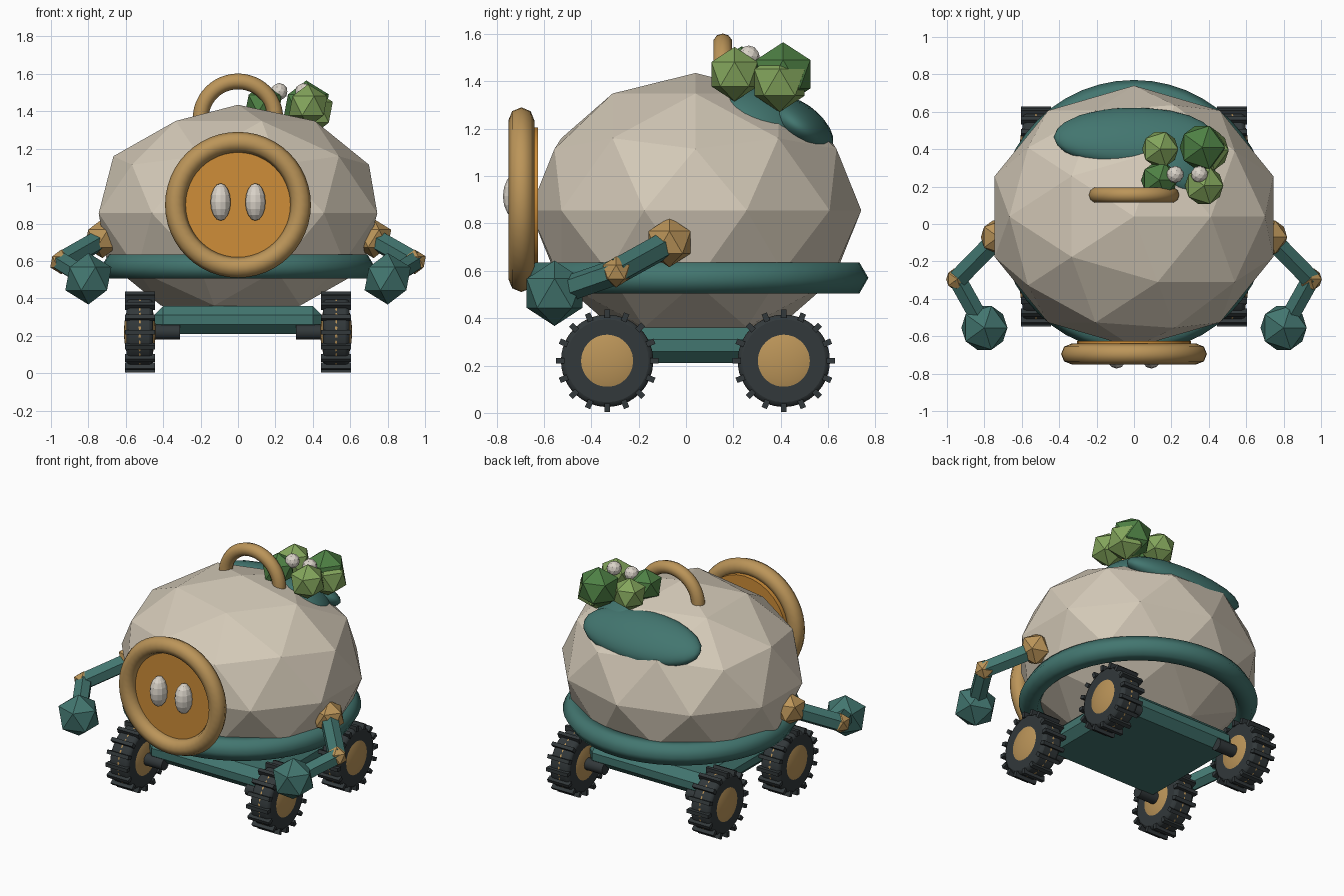
import bpy
import math
from mathutils import Vector

cube = bpy.data.objects.get("Cube")
if cube:
    bpy.data.objects.remove(cube, do_unlink=True)


def material(name, rgb):
    m = bpy.data.materials.new(name)
    m.use_nodes = True
    m.diffuse_color = (*rgb, 1)
    m.node_tree.nodes["Principled BSDF"].inputs["Base Color"].default_value = (*rgb, 1)
    return m


STONE = material("warm_stone", (0.66, 0.59, 0.48))
TEAL = material("teal", (0.055, 0.18, 0.16))
TAN = material("brass_tan", (0.50, 0.30, 0.10))
ORANGE = material("orange", (0.62, 0.27, 0.04))
RUBBER = material("dark_rubber", (0.032, 0.04, 0.043))
GREEN = material("leaf_green", (0.076, 0.216, 0.058))
LIME = material("light_leaf_green", (0.23, 0.38, 0.107))
WHITE = material("off_white", (0.70, 0.65, 0.58))

ACROSS = (0, math.pi / 2, 0)   # axis along x
FORWARD = (math.pi / 2, 0, 0)  # axis along y
CY = 0.04                      # centre of the body along y


def finish(name, mat, smooth=False):
    ob = bpy.context.object
    ob.name = name
    ob.data.materials.append(mat)
    if smooth:
        bpy.ops.object.shade_smooth_by_angle(angle=math.radians(65))
    return ob


def ball(name, mat, loc, size, subdivisions=1, facing=None, smooth=False):
    bpy.ops.mesh.primitive_ico_sphere_add(subdivisions=subdivisions, radius=1, location=loc)
    ob = finish(name, mat, smooth)
    ob.scale = size if isinstance(size, tuple) else (size,) * 3
    if facing:
        ob.rotation_mode = 'QUATERNION'
        ob.rotation_quaternion = Vector(facing).to_track_quat('Z', 'Y')
    return ob


def ring(name, mat, loc, major, minor, sides, rot=(0, 0, 0)):
    bpy.ops.mesh.primitive_torus_add(location=loc, rotation=rot, major_radius=major,
                                     minor_radius=minor, major_segments=48, minor_segments=sides)
    return finish(name, mat, True)


def cylinder(name, mat, loc, radius, depth, rot, sides=32, smooth=True):
    bpy.ops.mesh.primitive_cylinder_add(vertices=sides, radius=radius, depth=depth,
                                        location=loc, rotation=rot)
    return finish(name, mat, smooth)


def box(name, mat, loc, size, rot=(0, 0, 0)):
    bpy.ops.mesh.primitive_cube_add(size=1, location=loc, rotation=rot)
    ob = finish(name, mat)
    ob.scale = size
    return ob


def bevel(ob, width, segments=1):
    bpy.ops.object.transform_apply(location=False, rotation=False, scale=True)
    mod = ob.modifiers.new("bevel", 'BEVEL')
    mod.width = width
    mod.segments = segments


def limb(name, mat, start, end, radius):
    a, b = Vector(start), Vector(end)
    ob = cylinder(name, mat, (a + b) / 2, radius, (b - a).length, (0, 0, 0), 6, False)
    ob.rotation_mode = 'QUATERNION'
    ob.rotation_quaternion = (b - a).to_track_quat('Z', 'Y')


# Faceted body and the belt around it
ball("body", STONE, (0, CY, 0.855), (0.783, 0.70, 0.58), 2)
ring("belt", TEAL, (0, CY, 0.57), 0.655, 0.075, 6)

# Moss patches breaking through the back of the shell
ball("moss_patch", TEAL, (0, 0.465, 1.213), (0.43, 0.18, 0.10), 3, (0, 0.57, 0.82), True)
ball("moss_mound", TEAL, (0.28, 0.33, 1.26), (0.19, 0.17, 0.08), 3, (0.45, 0.35, 0.82), True)

# Face: rim, disc and eyes
ring("face_rim", TAN, (0, -0.695, 0.9), 0.335, 0.055, 8, FORWARD)
cylinder("face_disc", ORANGE, (0, -0.657, 0.9), 0.305, 0.065, FORWARD)
for side, label in ((1, "left"), (-1, "right")):
    bpy.ops.mesh.primitive_uv_sphere_add(segments=12, ring_count=8, radius=1,
                                         location=(side * 0.093, -0.71, 0.915))
    finish(label + "_eye", WHITE).scale = (0.054, 0.063, 0.1)

# Carrying handle
ring("handle", TAN, (0, 0.155, 1.36), 0.2, 0.042, 10, FORWARD)

# Bushes and small blossoms
bushes = (
    (GREEN, (0.365, 0.41, 1.43), 0.135),
    (LIME, (0.395, 0.395, 1.395), 0.125),
    (LIME, (0.14, 0.40, 1.44), 0.108),
    (GREEN, (0.135, 0.235, 1.44), 0.108),
    (LIME, (0.375, 0.205, 1.43), 0.115),
)
for i, (mat, loc, r) in enumerate(bushes):
    ball(f"bush_{i + 1}", mat, loc, r)
for i, x in enumerate((0.22, 0.35)):
    ball(f"blossom_{i + 1}", WHITE, (x, 0.265, 1.505), 0.046, 2)

# Arms
for side, label in ((1, "left"), (-1, "right")):
    shoulder = (side * 0.725, -0.07, 0.72)
    elbow = (side * 0.945, -0.295, 0.595)
    hand = (side * 0.80, -0.555, 0.505)
    ball(label + "_shoulder", TAN, shoulder, 0.105)
    ball(label + "_elbow", TAN, elbow, 0.066)
    ball(label + "_hand", TEAL, hand, 0.138)
    limb(label + "_upper_arm", TEAL, shoulder, elbow, 0.058)
    limb(label + "_forearm", TEAL, elbow, hand, 0.055)

# Chassis
bevel(box("chassis", TEAL, (0, CY, 0.285), (0.90, 0.78, 0.15)), 0.05)

# Wheels with axles, hubs and tread blocks
BLOCKS = 16
for side, label in ((1, "left"), (-1, "right")):
    for dy, end in ((-0.373, "front"), (0.373, "back")):
        name = f"{end}_{label}_"
        x, y, z = side * 0.525, CY + dy, 0.22
        cylinder(name + "axle", RUBBER, (side * 0.41, y, z), 0.04, 0.2, ACROSS, 12)
        tyre = cylinder(name + "tyre", RUBBER, (x, y, z), 0.195, 0.14, ACROSS)
        bevel(tyre, 0.02, 2)
        ball(name + "hub", TAN, (x, y, z), (0.085, 0.195, 0.195), 4, smooth=True)
        for k in range(BLOCKS):
            a = math.tau * k / BLOCKS
            box(name + f"tread_{k + 1}", RUBBER,
                (x, y + 0.198 * math.cos(a), z + 0.198 * math.sin(a)),
                (0.16, 0.036, 0.024), (a, 0, 0))
